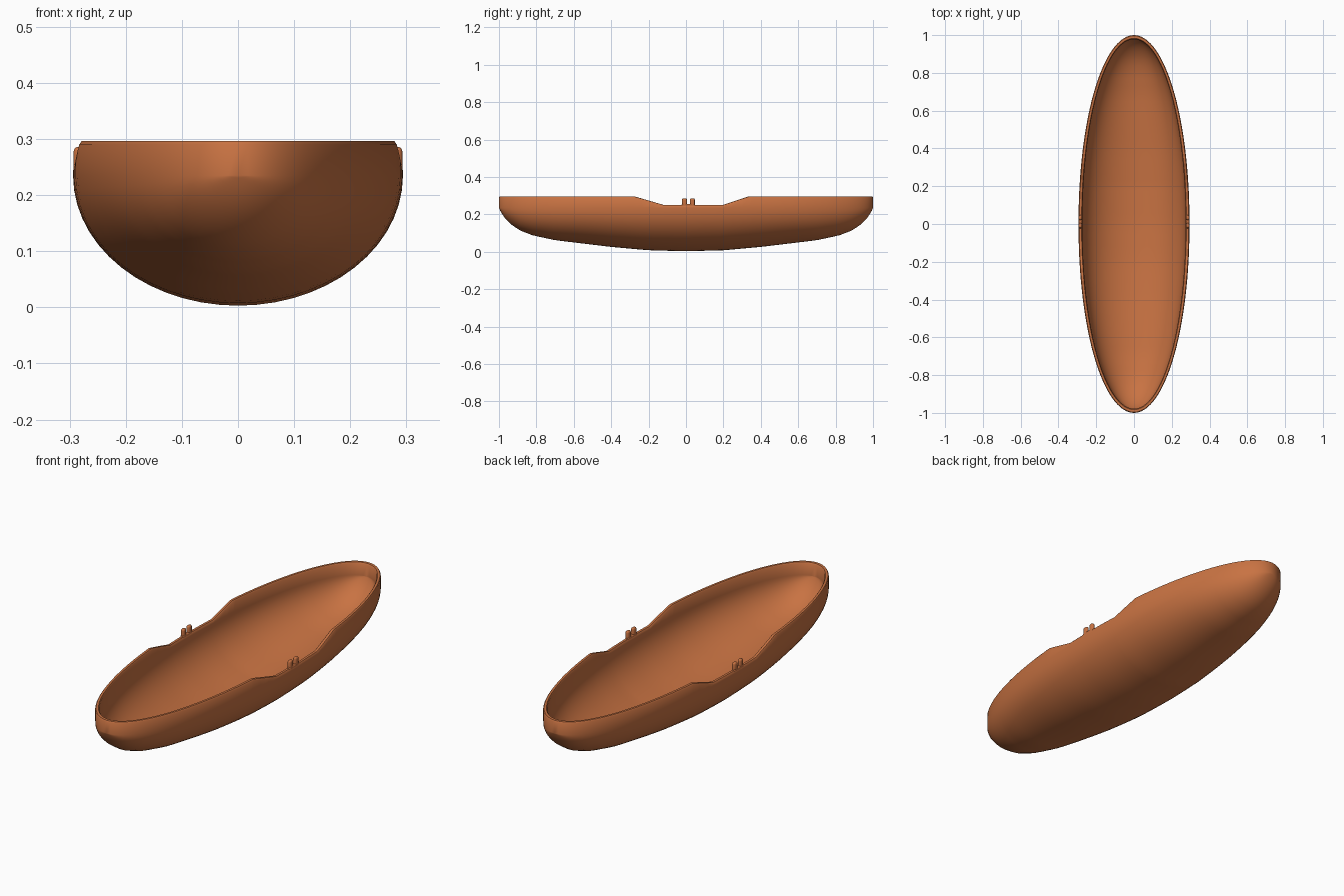
import bpy, bmesh, math

if "Cube" in bpy.data.objects:
    bpy.data.objects.remove(bpy.data.objects["Cube"])

terracotta = bpy.data.materials.new("terracotta")
terracotta.diffuse_color = (0.58, 0.17, 0.055, 1)
terracotta.use_nodes = True
terracotta.node_tree.nodes["Principled BSDF"].inputs["Base Color"].default_value = terracotta.diffuse_color

KEEL = [(0, .003), (.2, .008), (.4, .026), (.6, .05), (.7, .062), (.82, .088),
        (.89, .115), (.94, .15), (.97, .182), (.99, .212), (1, .235)]
SHEER = [(-1, .296), (-.28, .296), (-.12, .25), (.2, .25), (.34, .296), (1, .296)]
ZC = .235  # height of the widest line
N = 14     # section steps per side


def lerp(pts, v):
    for (a, p), (b, q) in zip(pts, pts[1:]):
        if v <= b:
            return p + (q - p) * (v - a) / (b - a)
    return pts[-1][1]


def width(s):
    return .294 * max(0, 1 - abs(s) ** 2.05) ** .5


def bowl(s, shrink, lift):
    """Lower half section from port to starboard."""
    w = width(s) * shrink
    k = lerp(KEEL, abs(s))
    k = k + lift * (ZC - k) / ZC
    out = []
    for i in range(-N, N + 1):
        t = i / N * math.pi / 2
        out.append((w * math.sin(t), ZC - (ZC - k) * math.cos(t)))
    return out


def section(s):
    """Closed ring: outer skin, rounded rim, inner skin."""
    w, top = width(s), lerp(SHEER, s)
    yo, yi = s, s * .978
    wi = w * .93
    outer = [(x, yo, z) for x, z in bowl(s, 1, 0)]
    inner = [(x, yi, z) for x, z in bowl(s, .93, .022)][::-1]
    rim = [(w, yo, top - .006), (w * .985, s * .996, top),
           (w * .945, s * .983, top), (wi, yi, top - .006)]
    return outer + rim + inner + [(-x, y, z) for x, y, z in rim[::-1]]


# hull shell, stations packed towards the tips
ys = {round(math.sin(i / 26 * math.pi / 2), 4) for i in range(-26, 27)}
ys |= {-.28, -.12, .2, .34}
bm = bmesh.new()
rings = [[bm.verts.new(p) for p in section(s)] for s in sorted(ys)]
for a, b in zip(rings, rings[1:]):
    n = len(a)
    for i in range(n):
        j = (i + 1) % n
        bm.faces.new((a[i], a[j], b[j], b[i]))
bmesh.ops.remove_doubles(bm, verts=bm.verts, dist=.0004)
bmesh.ops.recalc_face_normals(bm, faces=bm.faces)
me = bpy.data.meshes.new("hull")
bm.to_mesh(me)
bm.free()
hull = bpy.data.objects.new("hull", me)
bpy.context.collection.objects.link(hull)


def block(name, loc, size, bevel):
    bpy.ops.mesh.primitive_cube_add(size=1, location=loc)
    ob = bpy.context.object
    ob.name = name
    ob.scale = size
    bpy.ops.object.transform_apply(location=False, rotation=False, scale=True)
    m = ob.modifiers.new("round", 'BEVEL')
    m.width, m.segments = bevel, 4
    return ob


# oar rests: a saddle with two rounded pegs on each gunwale
parts = [hull]
for side, label in ((-1, "left"), (1, "right")):
    x = side * .284
    parts.append(block("oar_saddle_" + label, (x, .012, .24), (.018, .07, .032), .005))
    for y in (-.008, .034):
        parts.append(block("oar_peg_" + label, (x, y, .258), (.018, .026, .056), .0085))

for ob in parts:
    ob.data.materials.append(terracotta)
    bpy.ops.object.select_all(action='DESELECT')
    ob.select_set(True)
    bpy.context.view_layer.objects.active = ob
    bpy.ops.object.shade_smooth_by_angle(angle=math.radians(40))
